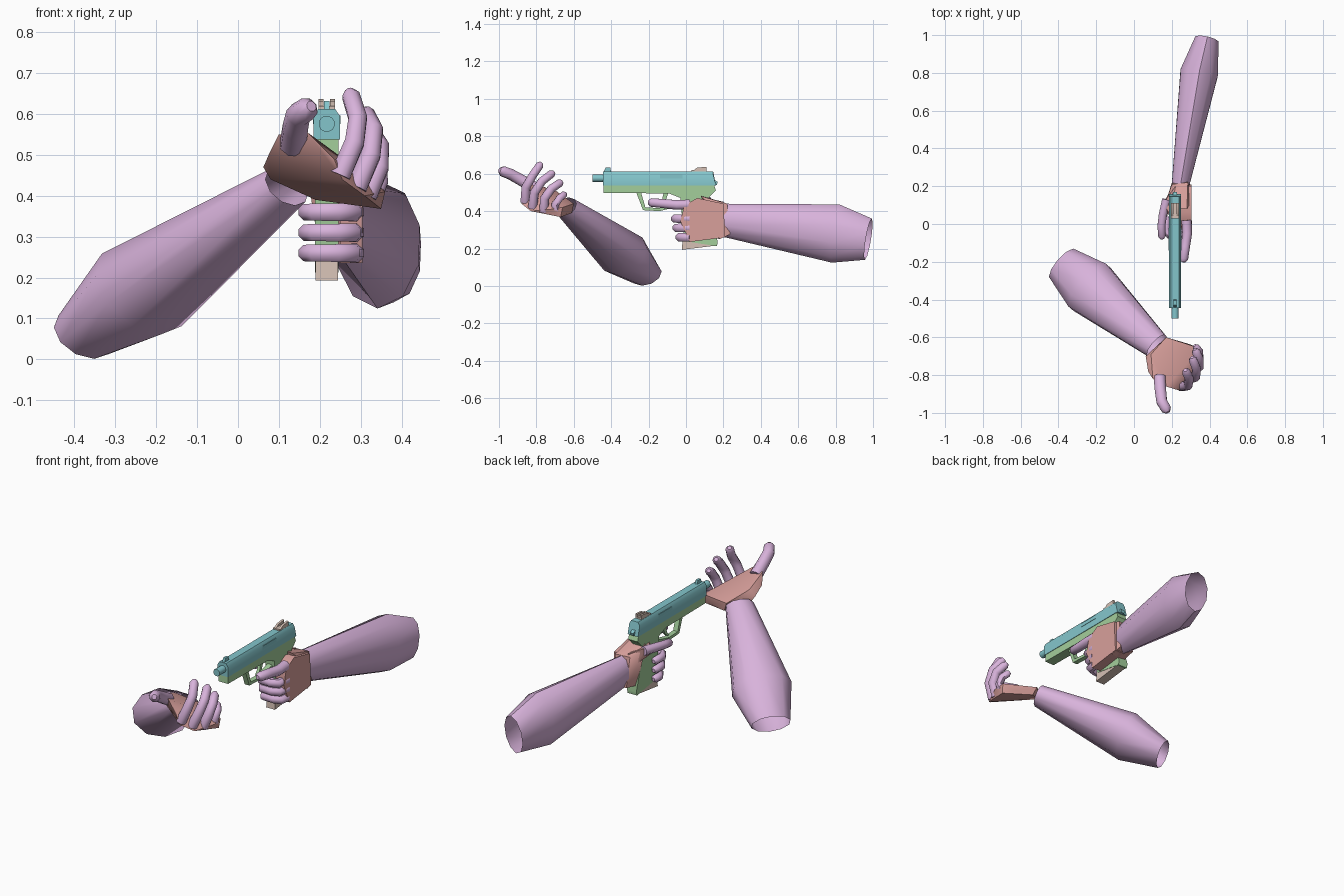
import bpy
import bmesh
from math import cos, sin, tau, radians
from mathutils import Vector

default_cube = bpy.data.objects.get("Cube")
if default_cube:
    bpy.data.objects.remove(default_cube, do_unlink=True)

built = []


def make_material(name, red, green, blue):
    material = bpy.data.materials.new(name)
    material.use_nodes = True
    colour = (red, green, blue, 1)
    material.diffuse_color = colour
    material.node_tree.nodes["Principled BSDF"].inputs["Base Color"].default_value = colour
    return material


lilac = make_material("lilac skin", .69, .45, .71)
salmon = make_material("salmon palm", .69, .35, .33)
teal = make_material("teal metal", .23, .56, .60)
green = make_material("green grip", .37, .62, .33)
tan = make_material("tan detail", .67, .53, .46)


def finish(name, bm, material):
    bmesh.ops.recalc_face_normals(bm, faces=bm.faces)
    mesh = bpy.data.meshes.new(name)
    bm.to_mesh(mesh)
    bm.free()
    mesh.materials.append(material)
    obj = bpy.data.objects.new(name, mesh)
    bpy.context.collection.objects.link(obj)
    built.append(obj)
    return obj


def tube(name, path, radii, material, sides=8, up=(0, 0, 1), caps=True):
    """Loft elliptical rings along a path; radii are (sideways, upward) pairs."""
    bm = bmesh.new()
    path = [Vector(p) for p in path]
    rings = []
    for i, centre in enumerate(path):
        tangent = path[min(i + 1, len(path) - 1)] - path[max(i - 1, 0)]
        side = tangent.cross(Vector(up)).normalized()
        lift = side.cross(tangent).normalized()
        wide, tall = radii[i]
        angles = [tau * (k + .5) / sides for k in range(sides)]
        rings.append([bm.verts.new(centre + side * wide * cos(a) + lift * tall * sin(a))
                      for a in angles])
    for low, high in zip(rings, rings[1:]):
        for k in range(sides):
            n = (k + 1) % sides
            bm.faces.new((low[k], low[n], high[n], high[k]))
    if caps:
        bm.faces.new(rings[0])
        bm.faces.new(rings[-1])
    return finish(name, bm, material)


def finger(name, points, radius, up=(0, 0, 1)):
    """Tapered finger with a rounded tip added past the last point."""
    points = [Vector(p) for p in points]
    tip = points[-1] + (points[-1] - points[-2]).normalized() * radius * .6
    count = len(points)
    sizes = [radius * (1 - .2 * i / count) for i in range(count)] + [radius * .4]
    return tube(name, points + [tip], [(s, s) for s in sizes], lilac, up=up)


def hull(name, points, material):
    bm = bmesh.new()
    for p in points:
        bm.verts.new(p)
    result = bmesh.ops.convex_hull(bm, input=bm.verts)
    spare = {v for v in result["geom_interior"] if isinstance(v, bmesh.types.BMVert)}
    bmesh.ops.delete(bm, geom=list(spare), context="VERTS")
    return finish(name, bm, material)


def prism(name, outline, start, end, material, place):
    """Extrude a 2D outline from start to end; place maps (a, b, depth) to 3D."""
    bm = bmesh.new()
    near = [bm.verts.new(place(a, b, start)) for a, b in outline]
    far = [bm.verts.new(place(a, b, end)) for a, b in outline]
    bm.faces.new(near)
    bm.faces.new(far)
    for k in range(len(near)):
        n = (k + 1) % len(near)
        bm.faces.new((near[k], near[n], far[n], far[k]))
    return finish(name, bm, material)


MID = .217  # centre plane of the pistol


def side_plate(name, outline, half, material, offset=0):
    return prism(name, outline, MID + offset - half, MID + offset + half, material,
                 lambda y, z, x: (x, y, z))


def rect(y0, y1, z0, z1):
    return [(y0, z0), (y1, z0), (y1, z1), (y0, z1)]


# Pistol slide with chamfered top, barrel and hammer
section = [(-.032, .538), (-.032, .595), (-.021, .612), (.021, .612), (.032, .595), (.032, .538)]
slide = prism("slide", section, -.445, .145, teal, lambda x, z, y: (MID + x, y, z))
for vert in slide.data.vertices:
    if vert.co.y > 0 and vert.co.z < .55:
        vert.co.y += .015
tube("barrel", [(MID, -.40, .576), (MID, -.50, .576)], [(.02, .02)] * 2, teal, sides=12)
side_plate("hammer", [(.14, .535), (.165, .54), (.17, .555), (.14, .575)], .01, teal)
side_plate("ejection_port", rect(-.14, -.02, .575, .596), .034, teal)

# Sights
side_plate("front_sight", [(-.44, .61), (-.40, .61), (-.405, .632), (-.43, .632)], .007, teal)
side_plate("rear_sight_base", rect(.03, .11, .608, .62), .02, tan)
for label, shift in (("right", -.014), ("left", .014)):
    side_plate("rear_sight_post_" + label,
               [(.04, .618), (.11, .618), (.11, .637), (.06, .632)], .006, tan, shift)

# Frame and grip, trigger guard, trigger and magazine
side_plate("frame", [(-.44, .54), (-.44, .498), (-.09, .494), (-.03, .47), (-.01, .24),
                     (.165, .212), (.17, .235), (.115, .42), (.12, .47), (.16, .51),
                     (.15, .54)], .029, green)
side_plate("trigger_guard", [(-.265, .498), (-.23, .405), (-.14, .40), (-.02, .43), (-.02, .445),
                             (-.14, .416), (-.217, .42), (-.24, .498)], .014, green)
side_plate("trigger", [(-.12, .497), (-.13, .45), (-.15, .425), (-.135, .425), (-.11, .45),
                       (-.095, .497)], .008, green)
side_plate("magazine", [(-.018, .25), (-.022, .193), (.155, .215), (.15, .25)], .027, tan)

# Forearms, open at the elbow
tube("left_forearm", [(.245, .20, .352), (.345, .80, .28), (.385, .975, .25)],
     [(.048, .088), (.105, .157), (.066, .112)], lilac, sides=10, caps=False)
tube("right_forearm", [(.12, -.645, .425), (-.235, -.335, .17), (-.378, -.212, .06)],
     [(.075, .055), (.158, .125), (.104, .068)], lilac, sides=10, caps=False)

# Gripping hand: side of palm, heel behind the grip, base of the thumb
hull("left_palm", [(x, y, z) for x in (.25, .305) for y, z in
                   ((-.01, .43), (.06, .47), (.20, .44), (.21, .26), (.02, .235), (-.03, .345))],
     salmon)
hull("left_heel", [(.20, .21, .44), (.285, .22, .44), (.29, .235, .275), (.205, .235, .275),
                   (.305, .18, .25), (.20, .15, .26), (.17, .12, .45), (.28, .08, .48),
                   (.19, .09, .48), (.305, .12, .44)], salmon)
hull("left_thumb_base", [(.155, .11, .43), (.155, .11, .47), (.19, .05, .47), (.165, .05, .42),
                         (.22, .20, .45), (.21, .21, .36), (.20, .12, .38)], salmon)
finger("left_thumb", [(.172, .13, .452), (.153, .05, .447), (.145, -.01, .44), (.148, -.065, .432)],
       .025)
finger("left_index", [(.278, .02, .435), (.282, -.05, .433), (.272, -.12, .44), (.264, -.185, .446)],
       .029)
for label, height, reach in (("middle", .36, -.058), ("ring", .31, -.05), ("little", .26, -.034)):
    finger("left_" + label, [(.285, .02, height), (.28, reach + .012, height),
                             (.245, reach, height), (.185, reach, height),
                             (.168, reach + .03, height), (.17, .03, height)], .025)

# Open hand: cupped palm with the thumb toward the front
hull("right_palm", [(.10, -.82, .55), (.17, -.86, .555), (.075, -.78, .50), (.062, -.70, .47),
                    (.09, -.69, .505), (.17, -.60, .44), (.19, -.61, .39), (.08, -.69, .44),
                    (.235, -.88, .49), (.255, -.88, .44), (.31, -.83, .40), (.36, -.72, .41),
                    (.355, -.66, .42), (.35, -.67, .368), (.29, -.635, .39)], salmon)
finger("right_thumb", [(.135, -.81, .525), (.14, -.88, .565), (.147, -.94, .598),
                       (.17, -.98, .613)], .034)
fingers = {
    "index": [(.25, -.86, .45), (.285, -.855, .53), (.293, -.82, .59), (.276, -.782, .645)],
    "middle": [(.29, -.82, .42), (.325, -.81, .50), (.332, -.77, .56), (.312, -.718, .60)],
    "ring": [(.315, -.76, .40), (.345, -.755, .47), (.347, -.72, .52), (.328, -.675, .55)],
    "little": [(.33, -.69, .39), (.347, -.70, .435), (.346, -.675, .47), (.328, -.652, .488)],
}
for label, points in fingers.items():
    finger("right_" + label, points, .023 if label == "little" else .027, up=(1, 0, 0))

# Smooth shading with crisp hard edges
bpy.ops.object.select_all(action="DESELECT")
for obj in built:
    obj.select_set(True)
bpy.context.view_layer.objects.active = built[0]
bpy.ops.object.shade_smooth_by_angle(angle=radians(46))
